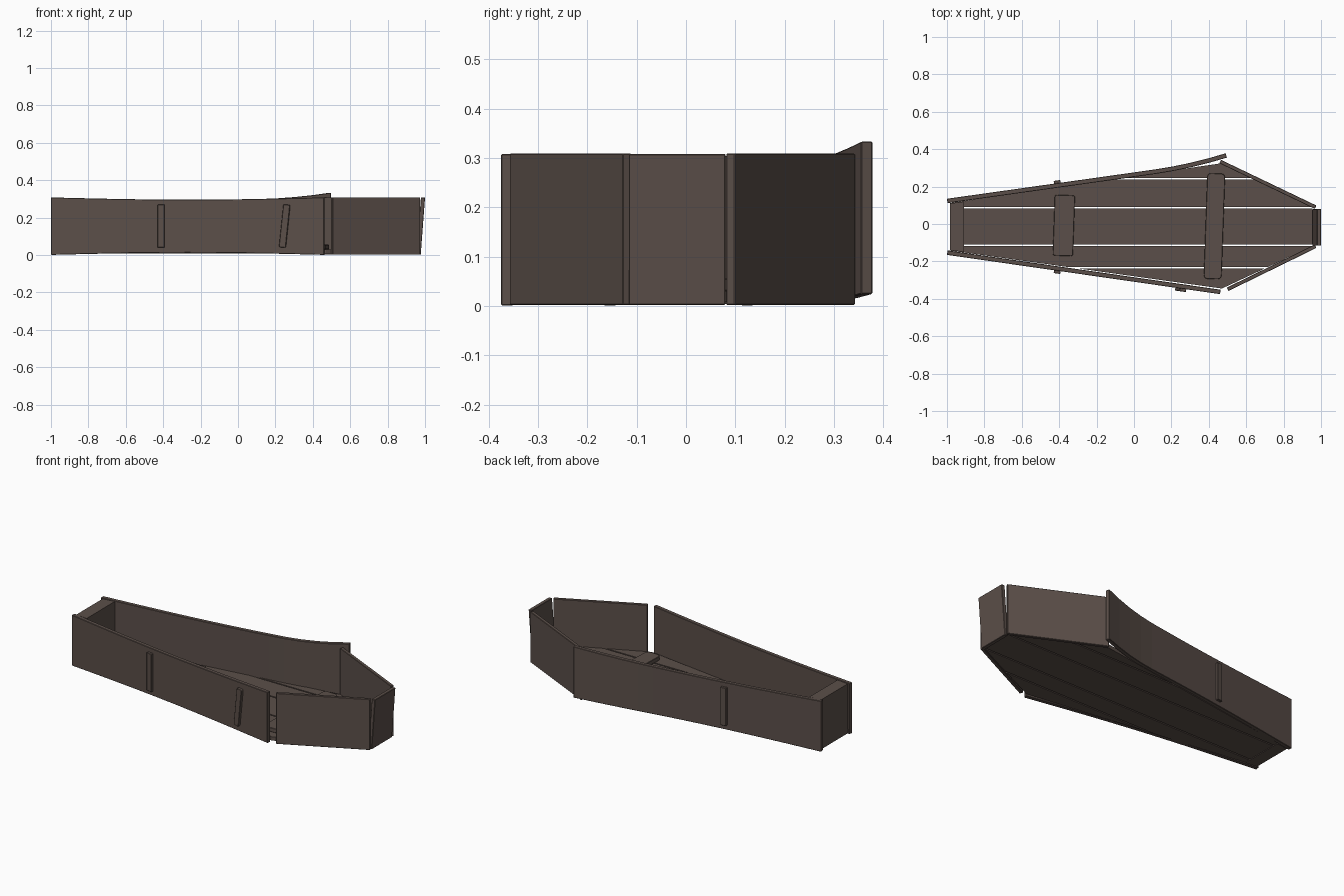
import bpy, bmesh, math
from mathutils import Vector, Matrix

if "Cube" in bpy.data.objects:
    bpy.data.objects.remove(bpy.data.objects["Cube"])

wood = bpy.data.materials.new("dark weathered wood")
wood.diffuse_color = (0.105, 0.078, 0.067, 1)
wood.use_nodes = True
wood.node_tree.nodes["Principled BSDF"].inputs["Base Color"].default_value = wood.diffuse_color


def finish(bm, name, bevel=0.0):
    bmesh.ops.recalc_face_normals(bm, faces=bm.faces)
    me = bpy.data.meshes.new(name)
    bm.to_mesh(me)
    bm.free()
    me.materials.append(wood)
    ob = bpy.data.objects.new(name, me)
    bpy.context.collection.objects.link(ob)
    if bevel:
        m = ob.modifiers.new("worn edges", 'BEVEL')
        m.width, m.segments = bevel, 1
    return ob


def board(name, path, side, thick=0.024):
    """Upright board: path of (x, y, z_bottom, z_top) on its outer face, thickened towards side (+1/-1 in y)."""
    bm = bmesh.new()
    rings = []
    for i, (x, y, z0, z1) in enumerate(path):
        a, b = path[max(i - 1, 0)], path[min(i + 1, len(path) - 1)]
        n = Vector((-(b[1] - a[1]), b[0] - a[0])).normalized() * thick * side
        rings.append([bm.verts.new(p) for p in
                      ((x, y, z0), (x, y, z1), (x + n.x, y + n.y, z1), (x + n.x, y + n.y, z0))])
    for r, s in zip(rings, rings[1:]):
        for k in range(4):
            bm.faces.new((r[k], r[(k + 1) % 4], s[(k + 1) % 4], s[k]))
    bm.faces.new(rings[0])
    bm.faces.new(rings[-1])
    return finish(bm, name, 0.002)


def prism(name, outline, z0, z1, clip=None):
    """Flat plank from an outline, optionally trimmed to a y range."""
    bm = bmesh.new()
    bm.faces.new([bm.verts.new((x, y, z0)) for x, y in outline])
    if clip:
        for y, d in ((clip[0], -1), (clip[1], 1)):
            bmesh.ops.bisect_plane(bm, geom=bm.verts[:] + bm.edges[:] + bm.faces[:],
                                   plane_co=(0, y, 0), plane_no=(0, d, 0), clear_outer=True)
    ext = bmesh.ops.extrude_face_region(bm, geom=bm.faces[:])
    bmesh.ops.translate(bm, vec=(0, 0, z1 - z0),
                        verts=[v for v in ext["geom"] if isinstance(v, bmesh.types.BMVert)])
    return finish(bm, name)


def box(name, size, loc, rot=(0, 0, 0), round_axis=None, radius=0.02):
    bm = bmesh.new()
    bmesh.ops.create_cube(bm, size=1)
    bmesh.ops.scale(bm, vec=size, verts=bm.verts)
    if round_axis is not None:
        es = [e for e in bm.edges
              if abs((e.verts[0].co - e.verts[1].co).normalized()[round_axis]) > 0.9]
        bmesh.ops.bevel(bm, geom=es, offset=radius, segments=3, profile=0.5, affect='EDGES')
    ob = finish(bm, name, 0.002)
    ob.location, ob.rotation_euler = loc, rot
    return ob


# Floor planks trimmed from the coffin outline
outline = [(-0.985, -0.142), (0.47, -0.345), (0.955, -0.118),
           (0.955, 0.088), (0.47, 0.325), (-0.985, 0.112)]
cuts = [-0.5, -0.235, -0.113, 0.086, 0.243, 0.5]
for i, (a, b) in enumerate(zip(cuts, cuts[1:])):
    prism(f"floor_plank_{i + 1}", outline, 0.008, 0.03, (a + 0.004, b - 0.004))

# Long front side, slightly bowed in height
N = 16
front = []
for i in range(N + 1):
    t = i / N
    s = math.sin(math.pi * t)
    front.append((-1 + 1.46 * t, -0.165 - 0.21 * t, 0.001 + 0.012 * s, 0.308 - 0.012 * s))
board("front_long_side", front, 1)

# Long back side, warped out and up where it has sprung loose
back = []
for i in range(N + 1):
    t = i / N
    x = -1 + 1.49 * t
    s = math.sin(math.pi * t)
    w = max(0, (x - 0.1) / 0.39) ** 2
    back.append((x, 0.135 + 0.21 * t + 0.033 * w,
                 0.001 + 0.012 * s + 0.023 * w, 0.308 - 0.012 * s + 0.025 * w))
board("back_long_side", back, -1)

# Short shoulder sides
board("front_shoulder", [(0.505, -0.358, 0.002, 0.309), (0.975, -0.128, 0.002, 0.309)], 1, 0.02)
board("back_shoulder", [(0.465, 0.343, 0.002, 0.309), (0.975, 0.099, 0.002, 0.309)], -1, 0.02)

# Leaning head board
bm = bmesh.new()
bmesh.ops.create_cube(bm, size=1)
for v in bm.verts:
    top = v.co.z > 0
    v.co = Vector(((0.989 if top else 0.966) + v.co.x * 0.022,
                   -0.018 + v.co.y * 0.196, 0.308 if top else 0.002))
finish(bm, "head_board", 0.002)

# Thick foot block between the side boards
prism("foot_block", [(-0.985, -0.14), (-0.91, -0.15), (-0.91, 0.12), (-0.985, 0.11)], 0.004, 0.304)

# Cross battens on the floor
box("floor_batten_foot", (0.108, 0.325, 0.025), (-0.375, -0.008, 0.043),
    (0, 0, math.radians(-2)), 2, 0.01)
box("floor_batten_shoulder", (0.095, 0.565, 0.025), (0.43, -0.012, 0.043),
    (0, 0, math.radians(-2)), 2, 0.02)

# Upright battens outside the long sides
slope = math.atan2(0.21, 1.46)
box("front_batten_foot", (0.036, 0.026, 0.23), (-0.41, -0.252, 0.155), (0, 0, -slope))
box("front_batten_shoulder", (0.036, 0.026, 0.23), (0.25, -0.347, 0.155),
    (0, math.radians(6), -slope), 1, 0.006)
box("back_batten_foot", (0.036, 0.026, 0.23), (-0.41, 0.22, 0.155), (0, 0, slope))
